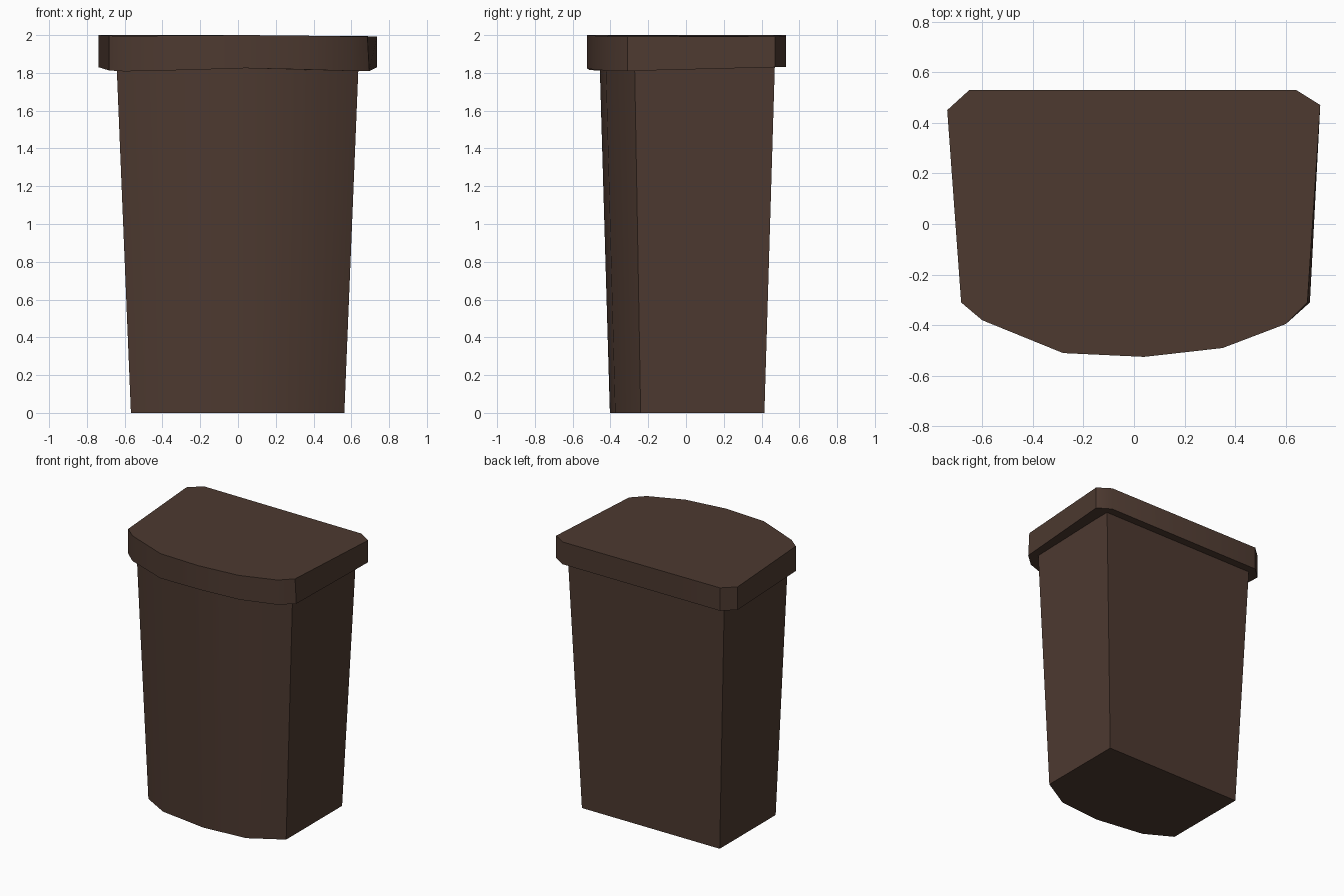
import bpy, bmesh
from math import radians

if "Cube" in bpy.data.objects:
    bpy.data.objects.remove(bpy.data.objects["Cube"])

brown = bpy.data.materials.new("dark_brown_plastic")
brown.diffuse_color = (0.075, 0.042, 0.03, 1)
brown.use_nodes = True
brown.node_tree.nodes["Principled BSDF"].inputs["Base Color"].default_value = brown.diffuse_color


def loft(name, lower, upper):
    """Closed solid between two matching outlines, flat caps, smooth front curve."""
    bm = bmesh.new()
    a = [bm.verts.new(p) for p in lower]
    b = [bm.verts.new(p) for p in upper]
    n = len(a)
    for i in range(n):
        j = (i + 1) % n
        bm.faces.new((a[i], a[j], b[j], b[i]))
    bm.faces.new(a[::-1])
    bm.faces.new(b)
    bmesh.ops.recalc_face_normals(bm, faces=bm.faces)
    mesh = bpy.data.meshes.new(name)
    bm.to_mesh(mesh)
    bm.free()
    obj = bpy.data.objects.new(name, mesh)
    bpy.context.collection.objects.link(obj)
    mesh.materials.append(brown)
    bpy.ops.object.select_all(action='DESELECT')
    obj.select_set(True)
    bpy.context.view_layer.objects.active = obj
    bpy.ops.object.shade_smooth_by_angle(angle=radians(35))
    return obj


# Tapered bin body with a bowed front
base = [(-0.567, 0.415), (-0.567, -0.24), (-0.37, -0.35), (0.0, -0.403),
        (0.33, -0.375), (0.563, -0.24), (0.563, 0.415)]
flare = 1.134
loft("bin_body", [(x, y, 0) for x, y in base],
     [(x * flare, y * flare, 1.85) for x, y in base])

# Overhanging lid: x, y, underside height, top height (front dips slightly)
rim = [(-0.65, 0.53, 1.83, 2.0), (-0.738, 0.45, 1.83, 2.0),
       (-0.683, -0.31, 1.813, 1.997), (-0.60, -0.38, 1.808, 1.995),
       (-0.28, -0.51, 1.815, 1.998), (0.04, -0.525, 1.825, 2.0),
       (0.35, -0.49, 1.818, 1.997), (0.60, -0.395, 1.81, 1.993),
       (0.695, -0.31, 1.81, 1.992), (0.736, 0.47, 1.83, 1.993),
       (0.64, 0.53, 1.83, 1.995)]
loft("bin_lid", [(x, y, lo) for x, y, lo, hi in rim],
     [(x - (0.01 if x > 0.68 and y < 0 else 0), y, hi) for x, y, lo, hi in rim])
